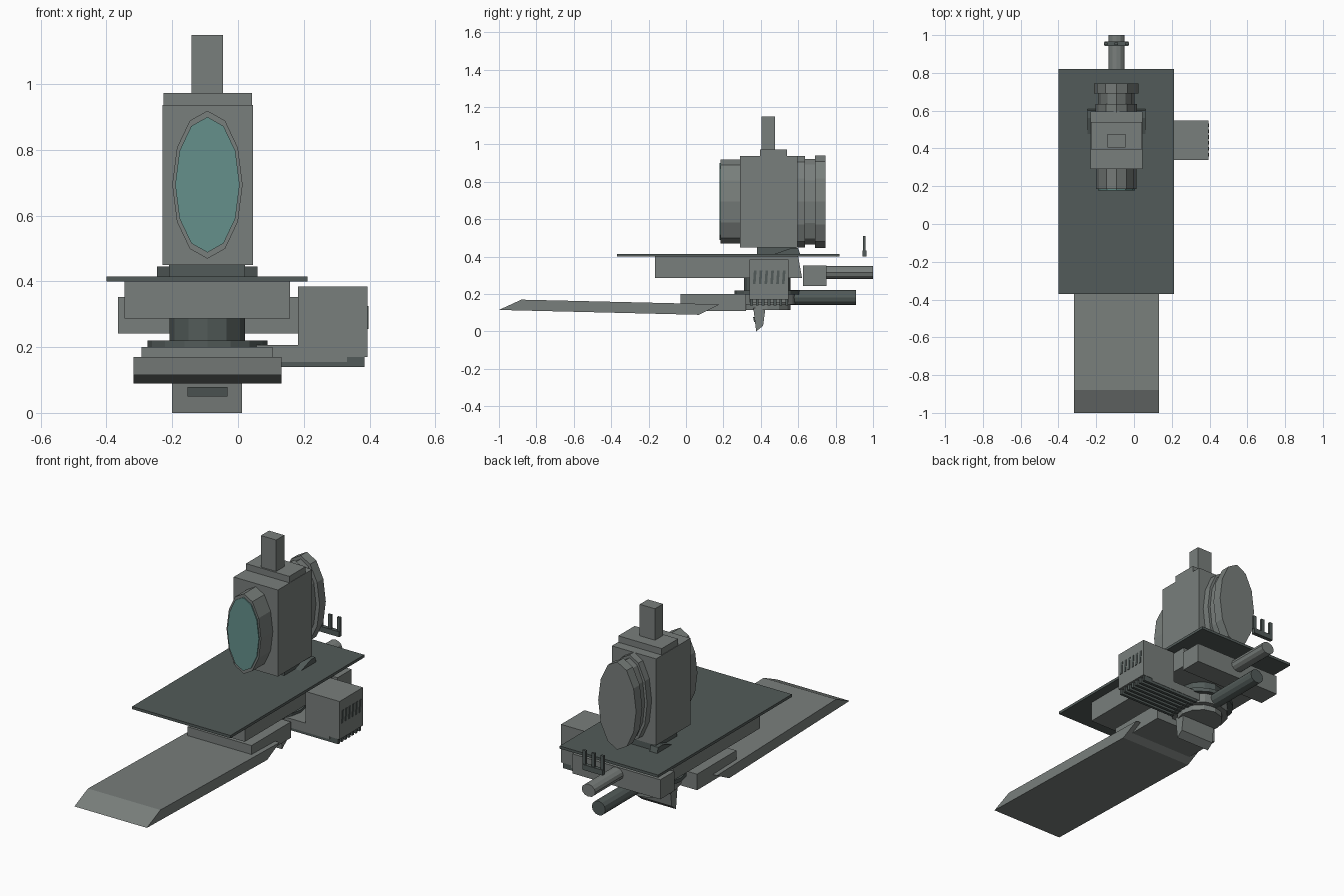
import bpy, bmesh, math
from mathutils import Matrix

if "Cube" in bpy.data.objects:
    bpy.data.objects.remove(bpy.data.objects["Cube"])


def mat(name, rgb):
    m = bpy.data.materials.new(name)
    m.diffuse_color = (*rgb, 1)
    m.use_nodes = True
    m.node_tree.nodes["Principled BSDF"].inputs["Base Color"].default_value = m.diffuse_color
    return m


GREY = mat("grey_green", (0.19, 0.21, 0.20))
DARK = mat("dark_grey_green", (0.085, 0.105, 0.10))
TEAL = mat("lens_teal", (0.13, 0.28, 0.26))
CX = -0.093  # centre line of the head, hub and rods


def finish(name, bm, material):
    bmesh.ops.recalc_face_normals(bm, faces=bm.faces)
    me = bpy.data.meshes.new(name)
    bm.to_mesh(me)
    bm.free()
    me.materials.append(material)
    ob = bpy.data.objects.new(name, me)
    bpy.context.collection.objects.link(ob)
    return ob


def box(name, x, y, z, material=GREY):
    bm = bmesh.new()
    bmesh.ops.create_cube(bm, size=1)
    for v in bm.verts:
        for i, r in enumerate((x, y, z)):
            v.co[i] = r[0] if v.co[i] < 0 else r[1]
    return finish(name, bm, material)


def prism(name, x, profile, material=GREY):
    """Extrude a (y, z) profile along x."""
    bm = bmesh.new()
    f = bm.faces.new([bm.verts.new((x[0], y, z)) for y, z in profile])
    r = bmesh.ops.extrude_face_region(bm, geom=[f])
    for v in r["geom"]:
        if isinstance(v, bmesh.types.BMVert):
            v.co.x = x[1]
    return finish(name, bm, material)


def drum(name, axis, centre, span, r1, r2, sides=12, material=GREY):
    """Elliptical cylinder along y or z; r1 is the x radius, r2 the other."""
    bm = bmesh.new()
    bmesh.ops.create_cone(bm, cap_ends=True, segments=sides, radius1=1, radius2=1, depth=1)
    mid, depth = (span[0] + span[1]) / 2, span[1] - span[0]
    for v in bm.verts:
        a, b, c = v.co
        if axis == "y":
            v.co = (centre[0] + a * r1, mid + c * depth, centre[1] + b * r2)
        else:
            v.co = (centre[0] + a * r1, centre[1] + b * r2, mid + c * depth)
    return finish(name, bm, material)


# sensor head with cap and mast
box("head_body", (-0.23, 0.045), (0.29, 0.595), (0.45, 0.937))
box("head_cap", (-0.227, 0.043), (0.395, 0.54), (0.937, 0.973))
box("mast", (-0.141, -0.046), (0.405, 0.477), (0.973, 1.15))

# front lens housing and glass
LENS = (CX, 0.694)
drum("lens_housing", "y", LENS, (0.184, 0.30), 0.107, 0.225)
drum("lens_glass", "y", LENS, (0.178, 0.186), 0.098, 0.206, material=TEAL)

# stepped rear drum
for i, (y0, y1, rx, rz) in enumerate([(0.59, 0.635, 0.11, 0.245),
                                      (0.635, 0.69, 0.095, 0.228),
                                      (0.69, 0.745, 0.118, 0.247)]):
    drum(f"rear_drum_{i}", "y", LENS, (y0, y1), rx, rz)

# collar between head and plate, with wedge feet
box("collar", (-0.21, 0.022), (0.38, 0.59), (0.412, 0.452), DARK)
for i, x in enumerate([(-0.247, -0.20), (0.013, 0.06)]):
    prism(f"wedge_foot_{i}", x, [(0.47, 0.413), (0.61, 0.413), (0.60, 0.445), (0.56, 0.445)], DARK)

# top plate and boxes beneath it
box("top_plate", (-0.40, 0.212), (-0.37, 0.82), (0.40, 0.415), DARK)
prism("under_plate_box", (-0.345, 0.158),
      [(-0.165, 0.287), (0.62, 0.287), (0.60, 0.40), (-0.165, 0.40)])
box("rear_crossbox", (-0.365, 0.182), (0.625, 0.75), (0.242, 0.352))

# turret hub
HUB = (CX, 0.435)
drum("hub_neck", "z", HUB, (0.20, 0.29), 0.115, 0.125, 12, DARK)
drum("hub_disc", "z", HUB, (0.198, 0.22), 0.182, 0.175, 16, DARK)
drum("hub_base", "z", HUB, (0.145, 0.20), 0.15, 0.155, 12)
drum("hub_foot", "z", HUB, (0.115, 0.145), 0.12, 0.125, 12)
box("front_block", (-0.293, 0.105), (-0.03, 0.32), (0.11, 0.20))

# long sloping tongue
prism("tongue", (-0.318, 0.133), [(-1, 0.115), (-0.88, 0.17), (0.18, 0.145), (0.07, 0.089)])

# bottom lug with dark slot
prism("bottom_lug", (-0.20, 0.012), [(0.375, 0), (0.412, 0.03), (0.425, 0.125), (0.36, 0.125)])
prism("lug_slot", (-0.153, -0.032), [(0.364, 0.05), (0.372, 0.05), (0.37, 0.078), (0.358, 0.078)], DARK)

# side box with arm, vent slots and cooling fins
box("side_box", (0.182, 0.394), (0.34, 0.548), (0.17, 0.384))
box("side_arm", (0.0, 0.332), (0.34, 0.548), (0.155, 0.206))
for i in range(6):
    y = 0.358 + i * 0.031
    prism(f"vent_{i}", (0.39, 0.397), [(y, 0.255), (y + 0.014, 0.255), (y + 0.019, 0.325), (y + 0.005, 0.325)], DARK)
for i in range(7):
    y = 0.342 + i * 0.0315
    box(f"fin_{i}", (0.02, 0.384), (y, y + 0.015), (0.14, 0.172), DARK)

# rear rods
drum("upper_rod", "y", (CX, 0.315), (0.74, 1.0), 0.042, 0.035, 12)
drum("lower_rod", "y", (CX, 0.181), (0.55, 0.91), 0.042, 0.04, 12, DARK)

# three-pronged fork behind the plate
box("fork_base", (-0.157, -0.03), (0.943, 0.965), (0.402, 0.432), DARK)
for i, x in enumerate([-0.15, -0.0935, -0.037]):
    box(f"fork_prong_{i}", (x - 0.01, x + 0.01), (0.947, 0.96), (0.43, 0.51), DARK)
